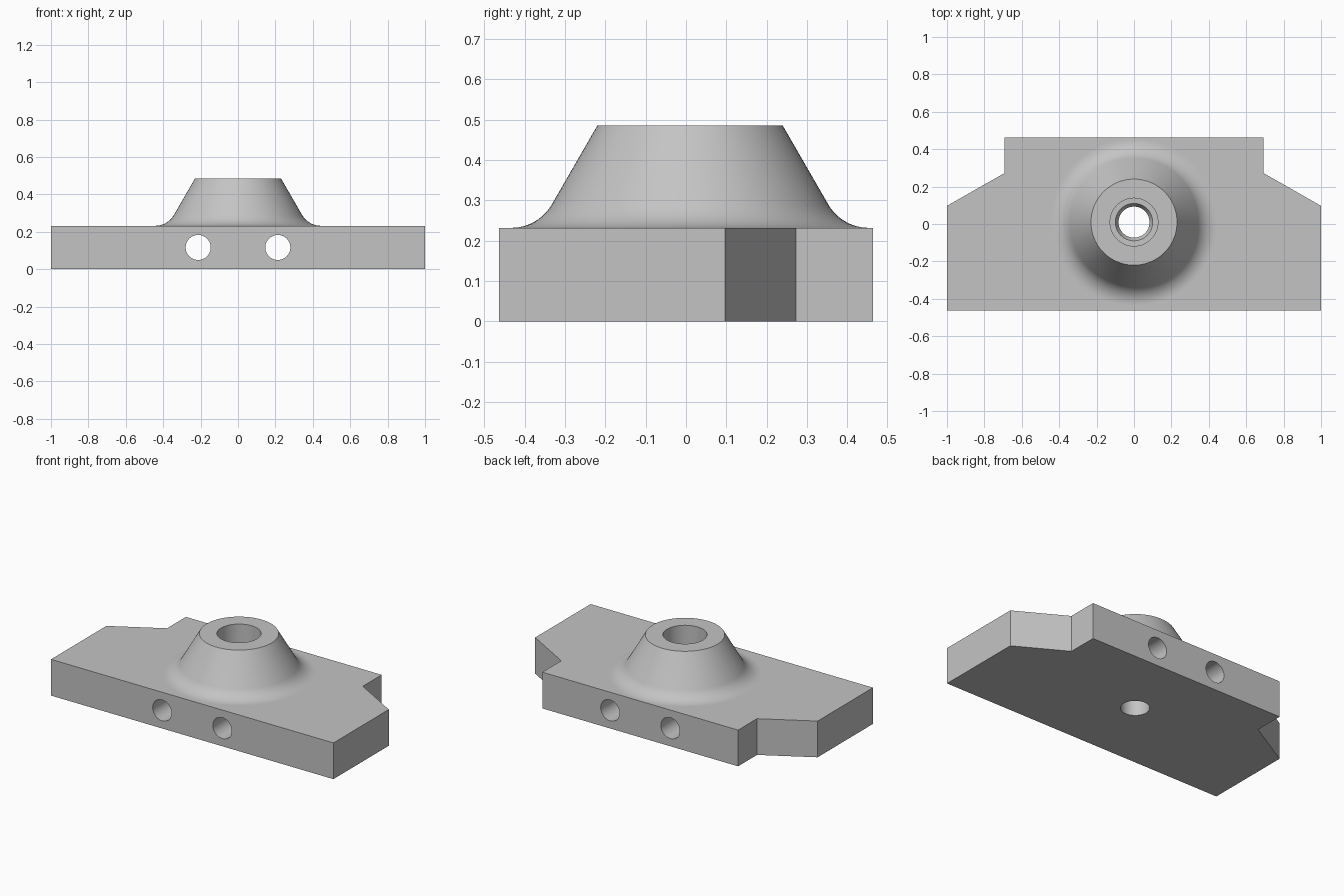
import bpy, bmesh, math
from mathutils import Matrix, Vector

if "Cube" in bpy.data.objects:
    bpy.data.objects.remove(bpy.data.objects["Cube"], do_unlink=True)

PLATE_TOP, TOP = 0.232, 0.485
AXIS = Vector((0, 0.01, 0))

grey = bpy.data.materials.new("plain grey")
grey.use_nodes = True
COLOUR = (0.55, 0.55, 0.55, 1)
grey.diffuse_color = COLOUR
grey.node_tree.nodes["Principled BSDF"].inputs["Base Color"].default_value = COLOUR


def finish(name, bm):
    bmesh.ops.recalc_face_normals(bm, faces=bm.faces)
    mesh = bpy.data.meshes.new(name)
    bm.to_mesh(mesh)
    bm.free()
    mesh.materials.append(grey)
    obj = bpy.data.objects.new(name, mesh)
    bpy.context.collection.objects.link(obj)
    return obj


def prism(name, outline, height):
    bm = bmesh.new()
    face = bm.faces.new([bm.verts.new((x, y, 0)) for x, y in outline])
    new = bmesh.ops.extrude_face_region(bm, geom=[face])["geom"]
    top = [v for v in new if isinstance(v, bmesh.types.BMVert)]
    bmesh.ops.translate(bm, verts=top, vec=(0, 0, height))
    return finish(name, bm)


def lathe(name, profile, steps=96):
    """Closed solid turned about the boss axis from (radius, height) points."""
    bm = bmesh.new()
    rings = [[bm.verts.new(AXIS + Vector((r * math.cos(a), r * math.sin(a), z)))
              for a in (2 * math.pi * i / steps for i in range(steps))]
             for r, z in profile]
    for low, high in zip(rings, rings[1:]):
        for i in range(steps):
            j = (i + 1) % steps
            bm.faces.new((low[i], low[j], high[j], high[i]))
    bm.faces.new(rings[0])
    bm.faces.new(rings[-1])
    return finish(name, bm)


def combine(target, tool, operation):
    mod = target.modifiers.new(operation.title(), 'BOOLEAN')
    mod.object, mod.operation, mod.solver = tool, operation, 'EXACT'
    bpy.context.view_layer.objects.active = target
    bpy.ops.object.modifier_apply(modifier=mod.name)
    bpy.data.objects.remove(tool, do_unlink=True)


# Plate with two notched rear corners
half = [(1, -0.463), (1, 0.097), (0.693, 0.272), (0.693, 0.463)]
block = prism("mounting_block", half + [(-x, y) for x, y in reversed(half)], PLATE_TOP)

# Conical boss with a fillet flowing into the plate
FILLET, OUTER = 0.116, 0.443
profile = [(OUTER, PLATE_TOP - 0.1)]
for k in range(13):
    a = math.radians(60) * k / 12
    profile.append((OUTER - FILLET * math.sin(a),
                    PLATE_TOP + FILLET * (1 - math.cos(a))))
profile.append((0.23, TOP))
combine(block, lathe("boss", profile), 'UNION')

# Stepped vertical bore with a countersunk shoulder
bore = [(0.083, -0.1), (0.083, 0.2), (0.1, PLATE_TOP), (0.128, PLATE_TOP + 0.001),
        (0.128, TOP + 0.1)]
combine(block, lathe("bore_cutter", bore, 64), 'DIFFERENCE')

# Pair of bolt holes running front to back
for side in (-1, 1):
    bm = bmesh.new()
    place = Matrix.Translation((side * 0.213, 0, 0.116)) @ Matrix.Rotation(math.pi / 2, 4, 'X')
    bmesh.ops.create_cone(bm, cap_ends=True, segments=48, radius1=0.067,
                          radius2=0.067, depth=1.2, matrix=place)
    combine(block, finish("bolt_hole_cutter", bm), 'DIFFERENCE')

# Smooth the turned surfaces, keep level faces flat
bpy.ops.object.select_all(action='DESELECT')
block.select_set(True)
bpy.context.view_layer.objects.active = block
bpy.ops.object.shade_smooth_by_angle(angle=math.radians(25))
for face in block.data.polygons:
    if abs(face.normal.z) > 0.9995:
        face.use_smooth = False
